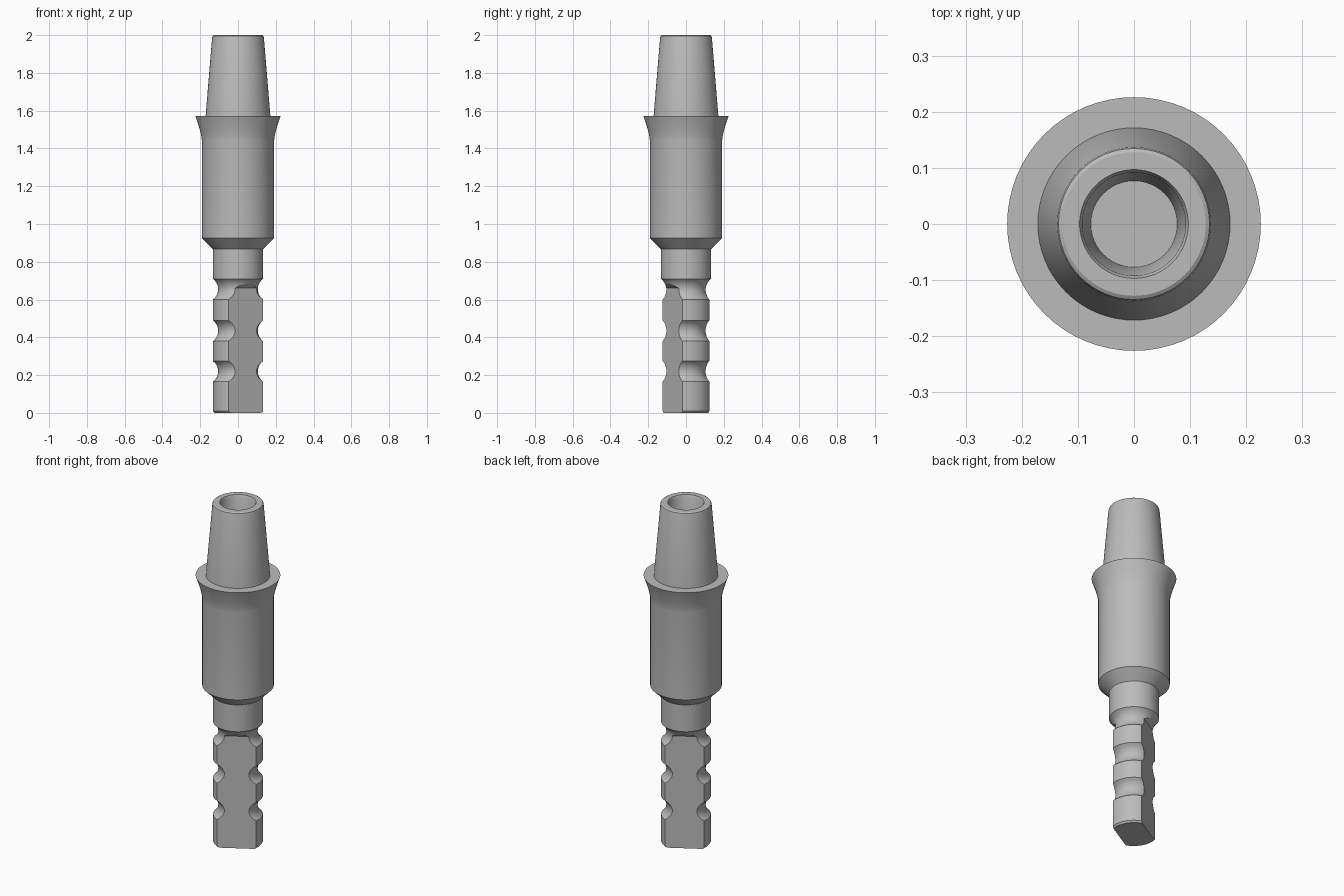
import bpy, bmesh, math
from mathutils import Matrix

cube = bpy.data.objects.get("Cube")
if cube:
    bpy.data.objects.remove(cube)

SIDES = 64

metal = bpy.data.materials.new("satin grey metal")
metal.use_nodes = True
GREY = (0.5, 0.5, 0.5, 1)
metal.diffuse_color = GREY
metal.node_tree.nodes["Principled BSDF"].inputs["Base Color"].default_value = GREY


def make_object(name, bm):
    bmesh.ops.recalc_face_normals(bm, faces=bm.faces)
    mesh = bpy.data.meshes.new(name)
    bm.to_mesh(mesh)
    bm.free()
    mesh.materials.append(metal)
    obj = bpy.data.objects.new(name, mesh)
    bpy.context.collection.objects.link(obj)
    return obj


def lathe(name, profile):
    """Revolve (radius, z) points around z and cap both ends."""
    bm = bmesh.new()
    rings = []
    for r, z in profile:
        angles = [2 * math.pi * i / SIDES for i in range(SIDES)]
        rings.append([bm.verts.new((r * math.cos(a), r * math.sin(a), z)) for a in angles])
    for low, high in zip(rings, rings[1:]):
        for i in range(SIDES):
            j = (i + 1) % SIDES
            bm.faces.new((low[i], low[j], high[j], high[i]))
    bm.faces.new(rings[0])
    bm.faces.new(rings[-1])
    return make_object(name, bm)


def groove(z, radius=0.133, half=0.055, depth=0.028, steps=10):
    """Rounded groove profile centred at height z."""
    ball = (half ** 2 + depth ** 2) / (2 * depth)
    points = []
    for i in range(steps + 1):
        dz = half * (2 * i / steps - 1)
        points.append((radius - depth + ball - math.sqrt(ball ** 2 - dz ** 2), z + dz))
    return points


def smooth(obj, degrees=25):
    bpy.ops.object.select_all(action='DESELECT')
    obj.select_set(True)
    bpy.context.view_layer.objects.active = obj
    bpy.ops.object.shade_smooth_by_angle(angle=math.radians(degrees))


# Grooved stem, reaching slightly into the body
stem = lathe("grooved_stem", [(0.125, 0), (0.133, 0.01)]
             + groove(0.22) + groove(0.435) + groove(0.655)
             + [(0.133, 0.89)])

# Two opposite flats with a sloped run-out at the top
section = [(0.082, -0.1), (0.082, 0.66), (0.182, 0.745), (0.3, 0.745), (0.3, -0.1)]
for turn in (-60, 120):
    bm = bmesh.new()
    face = bm.faces.new([bm.verts.new((d, -0.3, z)) for d, z in section])
    side = bmesh.ops.extrude_face_region(bm, geom=[face])["geom"]
    bmesh.ops.translate(bm, vec=(0, 0.6, 0),
                        verts=[v for v in side if isinstance(v, bmesh.types.BMVert)])
    bm.transform(Matrix.Rotation(math.radians(turn), 4, 'Z'))
    cutter = make_object("flat_cutter", bm)
    cutter.hide_render = True
    cut = stem.modifiers.new("flat", 'BOOLEAN')
    cut.operation = 'DIFFERENCE'
    cut.solver = 'EXACT'
    cut.object = cutter
    bpy.context.view_layer.objects.active = stem
    bpy.ops.object.modifier_apply(modifier=cut.name)
    bpy.data.objects.remove(cutter)
smooth(stem)

# Main body: lower cone, barrel and curved flare up to the flange
flare = [(0.191 + 0.035 * (i / 6) ** 1.4, 1.44 + 0.132 * i / 6) for i in range(7)]
body = lathe("flared_body", [(0.133, 0.868), (0.191, 0.925)] + flare)
smooth(body)

# Tapered post with rounded rim and blind bore
post = lathe("tapered_post", [
    (0.172, 1.565), (0.137, 1.988), (0.1345, 1.996), (0.128, 2.0),
    (0.097, 2.0), (0.092, 1.99), (0.077, 1.75)])
smooth(post)
